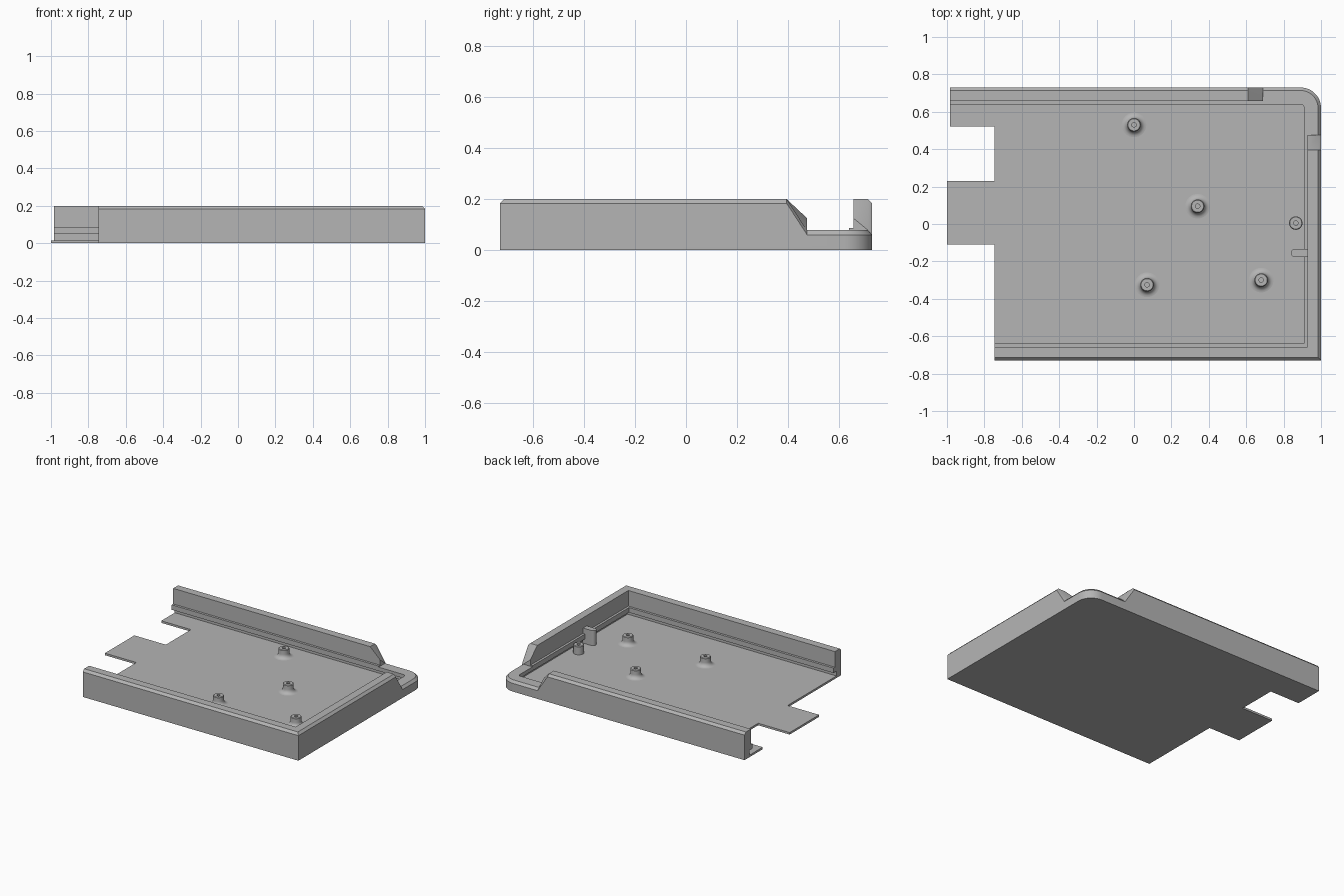
import bpy, bmesh, math

if "Cube" in bpy.data.objects:
    bpy.data.objects.remove(bpy.data.objects["Cube"])

grey = bpy.data.materials.new("light grey")
grey.diffuse_color = (0.46, 0.46, 0.46, 1)
grey.use_nodes = True
grey.node_tree.nodes["Principled BSDF"].inputs["Base Color"].default_value = grey.diffuse_color
FLOOR = 0.015
R = 0.11          # rounded outer corner
HX, HY = 1.0, 0.73


def finish(bm, name, smooth=True):
    bmesh.ops.remove_doubles(bm, verts=bm.verts, dist=1e-5)
    bmesh.ops.recalc_face_normals(bm, faces=bm.faces)
    me = bpy.data.meshes.new(name)
    bm.to_mesh(me)
    bm.free()
    ob = bpy.data.objects.new(name, me)
    bpy.context.collection.objects.link(ob)
    me.materials.append(grey)
    if smooth:
        bpy.ops.object.select_all(action='DESELECT')
        bpy.context.view_layer.objects.active = ob
        ob.select_set(True)
        bpy.ops.object.shade_smooth_by_angle(angle=math.radians(30))
    return ob


def prism(name, outline, z0, z1):
    bm = bmesh.new()
    face = bm.faces.new([bm.verts.new((x, y, z0)) for x, y in outline])
    up = bmesh.ops.extrude_face_region(bm, geom=[face])["geom"]
    bmesh.ops.translate(bm, vec=(0, 0, z1 - z0),
                        verts=[v for v in up if isinstance(v, bmesh.types.BMVert)])
    return finish(bm, name)


# Rounded corner as (point, inward direction)
arc = []
for i in range(13):
    a = math.radians(90 - 90 * i / 12)
    c, s = math.cos(a), math.sin(a)
    arc.append(((HX - R + R * c, HY - R + R * s), (-c, -s)))

# Floor plate with two tabs on the open side
prism("floor_plate",
      [(-0.985, HY)] + [p for p, n in arc] +
      [(HX, -HY), (-0.745, -HY), (-0.745, -0.11), (-1, -0.11), (-1, 0.23),
       (-0.745, 0.23), (-0.745, 0.52), (-0.985, 0.52)], 0, FLOOR)


# Wall cross-section as (inset, height): chamfered rim, inner lip, undercut
def section(outer, rim, inner, lip):
    return [(0, FLOOR), (0, outer), (0.016, rim), (0.073, inner), (0.073, lip),
            (0.09, lip), (0.09, 0.05), (0.055, 0.05), (0.055, FLOOR)]


tall = section(0.183, 0.2, 0.2, 0.086)
ramp = section(0.06, 0.078, 0.125, 0.086)
low = section(0.06, 0.078, 0.078, 0.078)

# Stations along the wall: the rim drops to a low step around the rounded corner
stations = [((-0.985, HY), (0, -1), tall), ((0.61, HY), (0, -1), tall),
            ((0.69, HY), (0, -1), ramp), ((0.69, HY), (0, -1), low)]
stations += [(p, n, low) for p, n in arc]
stations += [((HX, 0.475), (-1, 0), low), ((HX, 0.475), (-1, 0), ramp),
             ((HX, 0.395), (-1, 0), tall), ((HX, -HY), (-1, 1), tall),
             ((-0.745, -HY), (0, 1), tall)]

bm = bmesh.new()
rings = [[bm.verts.new((p[0] + n[0] * d, p[1] + n[1] * d, z)) for d, z in prof]
         for p, n, prof in stations]
for a, b in zip(rings, rings[1:]):
    for i in range(len(a)):
        j = (i + 1) % len(a)
        bm.faces.new((a[i], a[j], b[j], b[i]))
bm.faces.new(rings[0])
bm.faces.new(rings[-1])
bmesh.ops.remove_doubles(bm, verts=bm.verts, dist=1e-5)
bmesh.ops.dissolve_degenerate(bm, edges=bm.edges, dist=1e-5)
finish(bm, "perimeter_wall")


# Screw posts: lathe with a blind hole and optional flared foot
def post(name, x, y, flared=True):
    prof = [(0, 0.035), (0.012, 0.035), (0.012, 0.077), (0.032, 0.077), (0.036, 0.073)]
    if flared:
        for i in range(7):
            a = math.radians(90 * i / 6)
            prof.append((0.066 - 0.03 * math.cos(a), FLOOR + 0.03 - 0.03 * math.sin(a)))
    else:
        prof.append((0.036, FLOOR))
    n = 32
    bm = bmesh.new()
    rings = [[bm.verts.new((x + r * math.cos(2 * math.pi * k / n),
                            y + r * math.sin(2 * math.pi * k / n), z)) for k in range(n)]
             for r, z in prof[1:]]
    bm.faces.new(rings[0])
    for a, b in zip(rings, rings[1:]):
        for k in range(n):
            m = (k + 1) % n
            bm.faces.new((a[k], a[m], b[m], b[k]))
    finish(bm, name)


for i, (x, y) in enumerate([(0.0, 0.53), (0.34, 0.095), (0.68, -0.30), (0.07, -0.325)]):
    post(f"screw_post_{i + 1}", x, y)
post("side_post", 0.865, 0.005, flared=False)

# Upright rib with a rounded nose beside the right wall
nose = [(0.86 + 0.021 * math.cos(math.radians(t)), -0.155 + 0.021 * math.sin(math.radians(t)))
        for t in range(90, 271, 15)]
prism("locating_rib", nose + [(0.93, -0.176), (0.93, -0.134)], FLOOR, 0.125)
